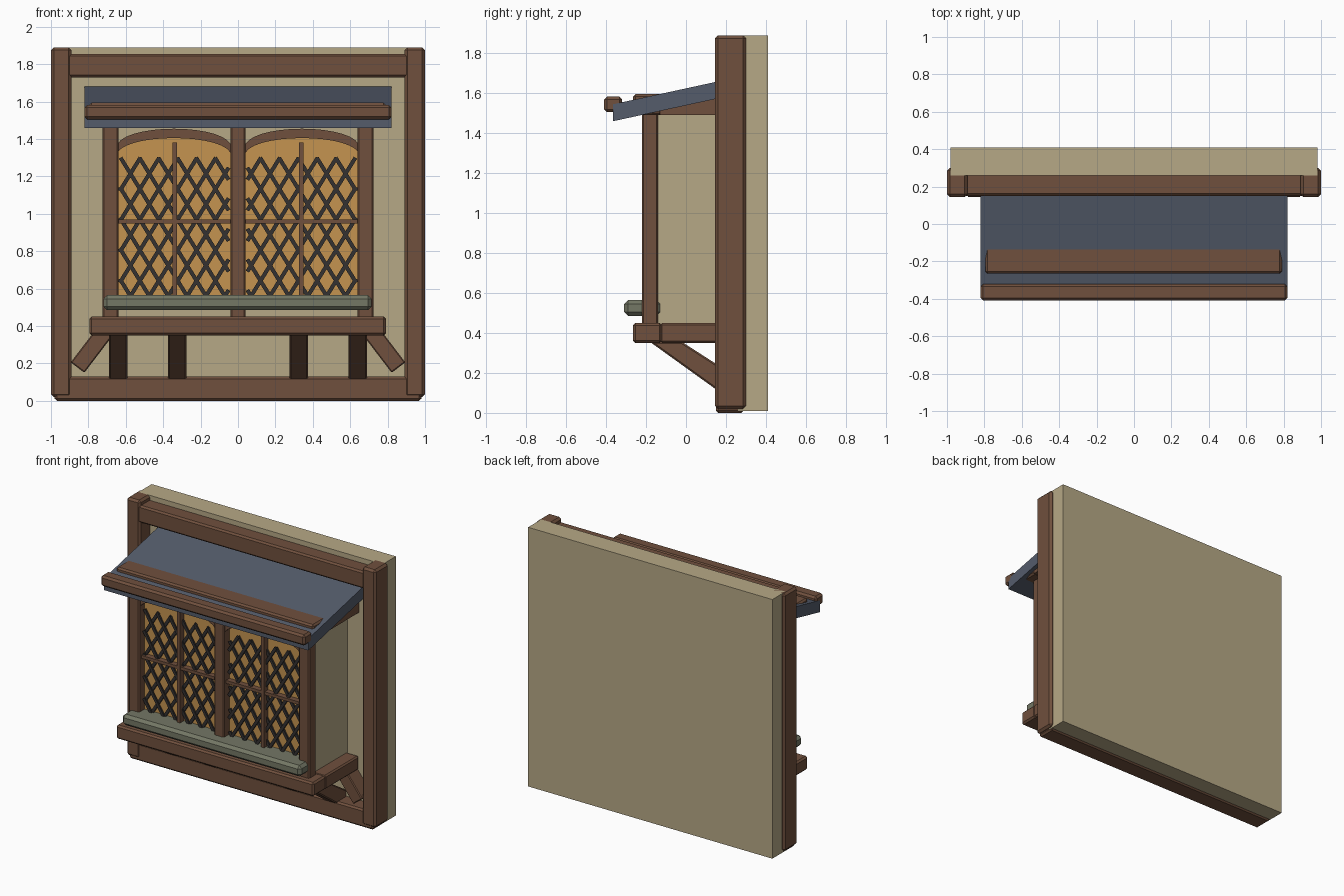
import bpy, math
from mathutils import Matrix, Vector

if "Cube" in bpy.data.objects:
    bpy.data.objects.remove(bpy.data.objects["Cube"], do_unlink=True)


def material(name, rgb):
    m = bpy.data.materials.new(name)
    m.use_nodes = True
    m.diffuse_color = (*rgb, 1)
    bsdf = next(n for n in m.node_tree.nodes if n.type == 'BSDF_PRINCIPLED')
    bsdf.inputs["Base Color"].default_value = (*rgb, 1)
    bsdf.inputs["Roughness"].default_value = 0.8
    return m


WOOD = material("brown wood", (0.16, 0.08, 0.047))
PLASTER = material("tan plaster", (0.47, 0.395, 0.24))
GLASS = material("amber glass", (0.56, 0.295, 0.08))
SLATE = material("blue grey slate", (0.089, 0.107, 0.148))
STONE = material("grey stone", (0.174, 0.184, 0.13))
IRON = material("dark iron", (0.033, 0.031, 0.031))


def prism(name, outline, vec, mat, bevel=0.0):
    """Extrude a closed 3D outline along vec."""
    n = len(outline)
    pts = [Vector(p) for p in outline]
    verts = pts + [p + Vector(vec) for p in pts]
    faces = [tuple(range(n)), tuple(range(2 * n - 1, n - 1, -1))]
    faces += [(i, i + n, (i + 1) % n + n, (i + 1) % n) for i in range(n)]
    mesh = bpy.data.meshes.new(name)
    mesh.from_pydata(verts, [], faces)
    mesh.materials.append(mat)
    ob = bpy.data.objects.new(name, mesh)
    bpy.context.collection.objects.link(ob)
    # Consistent outward normals
    import bmesh
    bm = bmesh.new()
    bm.from_mesh(mesh)
    bmesh.ops.recalc_face_normals(bm, faces=bm.faces)
    bm.to_mesh(mesh)
    bm.free()
    if bevel:
        mod = ob.modifiers.new("bevel", 'BEVEL')
        mod.width = bevel
        mod.segments = 1
    return ob


def box(name, x, y, z, mat, bevel=0.0):
    outline = [(x[0], y[0], z[0]), (x[1], y[0], z[0]),
               (x[1], y[0], z[1]), (x[0], y[0], z[1])]
    return prism(name, outline, (0, y[1] - y[0], 0), mat, bevel)


def bar(name, a, b, width, y, mat, bevel=0.0):
    """Straight bar in the xz plane from a to b, spanning y."""
    a, b = Vector(a), Vector(b)
    d = (b - a).normalized() * width / 2
    side = Vector((-d.y, d.x))
    outline = [(p.x, y[0], p.y) for p in (a + side, b + side, b - side, a - side)]
    return prism(name, outline, (0, y[1] - y[0], 0), mat, bevel)


def span(s, a, b):
    return tuple(sorted((s * a, s * b)))


# Wall and its timber surround
box("wall", (-0.98, 0.98), (0.26, 0.41), (0.01, 1.89), PLASTER)
box("top_beam", (-0.98, 0.98), (0.15, 0.27), (1.73, 1.855), WOOD, 0.012)
box("bottom_beam", (-0.98, 0.98), (0.15, 0.29), (0, 0.13), WOOD, 0.012)

# Bay body
box("bay_body", (-0.695, 0.695), (-0.145, 0.27), (0.4, 1.53), PLASTER)
box("centre_post", (-0.04, 0.04), (-0.22, -0.14), (0.44, 1.5), WOOD, 0.008)

# Timber rings under and over the bay
for label, z in (("base", (0.35, 0.45)), ("header", (1.49, 1.595))):
    box(label + "_front_beam", (-0.795, 0.79), (-0.265, -0.12), z, WOOD, 0.012)
box("bay_floor", (-0.7, 0.7), (-0.13, 0.26), (0.36, 0.44), WOOD)

for s, side in ((1, "left"), (-1, "right")):
    box(side + "_post", span(s, 0.89, 1.0), (0.145, 0.3), (0.02, 1.89), WOOD, 0.015)
    box(side + "_bay_post", span(s, 0.64, 0.725), (-0.22, -0.14), (0.44, 1.5), WOOD, 0.008)
    box(side + "_base_beam", span(s, 0.68, 0.79), (-0.13, 0.26), (0.35, 0.45), WOOD, 0.01)
    # Header side beam, cut to follow the roof slope
    prism(side + "_header_beam",
          [(s * 0.68, -0.13, 1.49), (s * 0.68, 0.26, 1.49),
           (s * 0.68, 0.26, 1.62), (s * 0.68, -0.13, 1.54)],
          (s * 0.11, 0, 0), WOOD)
    # Spreading brace against the wall
    bar(side + "_wall_brace", (s * 0.858, 0.178), (s * 0.7, 0.385), 0.092,
        (0.145, 0.26), WOOD, 0.006)
    # Brackets carrying the bay
    for label, x in (("outer", 0.64), ("inner", 0.325)):
        prism(side + "_" + label + "_bracket",
              [(s * x - 0.05, -0.18, 0.355), (s * x - 0.05, 0.14, 0.125),
               (s * x - 0.05, 0.26, 0.04), (s * x - 0.05, 0.26, 0.175),
               (s * x - 0.05, -0.02, 0.355)],
              (0.1, 0, 0), WOOD, 0.008)

# Windows
X0, X1, STEPS = 0.035, 0.65, 16


def arch(base, rise):
    """Points of a flat arch across one window."""
    pts = []
    for i in range(STEPS + 1):
        a = math.pi * (1 - i / STEPS)
        pts.append(((X0 + X1) / 2 + (X1 - X0) / 2 * math.cos(a),
                    base + rise * math.sin(a) ** 0.9))
    return pts


Z0, Z1, LX0, LX1 = 0.56, 1.3, 0.05, 0.632
SLOPE, PITCH = 1.62, 0.101

for s, side in ((1, "left"), (-1, "right")):
    inner, outer = arch(1.305, 0.1), arch(1.35, 0.105)
    pane = [(X0, 0.5)] + inner + [(X1, 0.5)]
    prism(side + "_glass", [(s * x, -0.155, z) for x, z in pane], (0, 0.015, 0), GLASS)
    prism(side + "_arch", [(s * x, -0.205, z) for x, z in inner + outer[::-1]],
          (0, 0.07, 0), WOOD)
    box(side + "_mullion", span(s, 0.325, 0.35), (-0.2, -0.15), (0.5, 1.38), WOOD)
    box(side + "_transom", span(s, 0.04, 0.645), (-0.195, -0.15), (0.948, 0.97), WOOD)
    # Diagonal lattice, each bar clipped to the window
    for d in (1, -1):
        y = (-0.18, -0.168) if d > 0 else (-0.172, -0.16)
        for k in range(-8, 16):
            xb = LX0 + 0.02 + k * PITCH
            hits = sorted((d * SLOPE * (x - xb) + Z0 for x in (LX0, LX1)))
            lo, hi = max(Z0, hits[0]), min(Z1, hits[1])
            if hi - lo < 0.03:
                continue
            ends = [(s * (xb + d * (z - Z0) / SLOPE), z) for z in (lo, hi)]
            bar(side + "_lattice_bar", ends[0], ends[1], 0.021, y, IRON)

# Stone sill
box("sill", (-0.72, 0.715), (-0.31, -0.13), (0.485, 0.565), STONE, 0.02)

# Sloping roof and its front beam
prism("roof",
      [(-0.82, -0.365, 1.46), (-0.82, 0.265, 1.597),
       (-0.82, 0.265, 1.682), (-0.82, -0.365, 1.545)],
      (1.64, 0, 0), SLATE)
box("roof_edge_beam", (-0.82, 0.82), (-0.41, -0.32), (1.505, 1.583), WOOD, 0.014)
